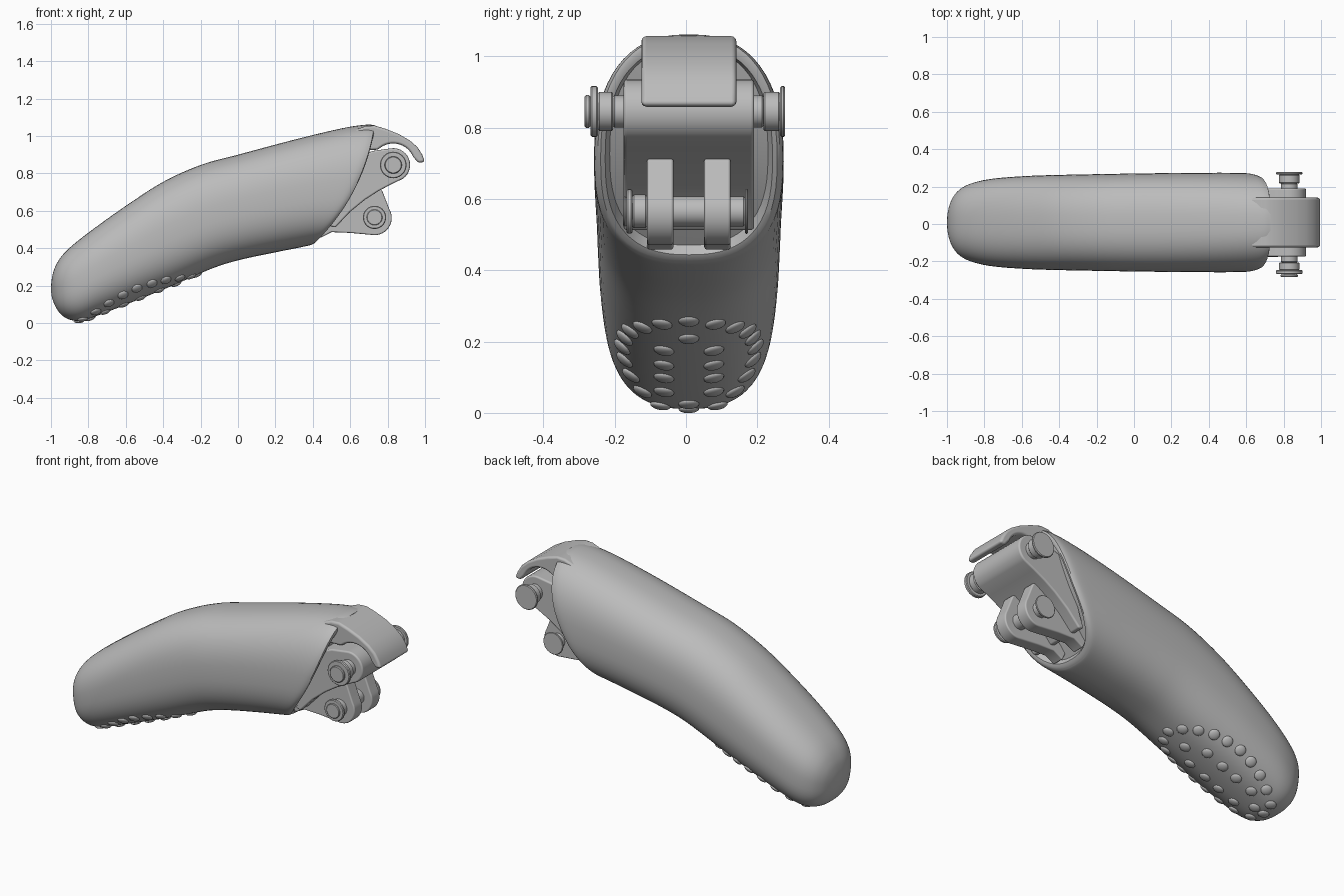
import bpy
import bmesh
from math import sin, cos, pi, radians
from mathutils import Vector, Matrix
from mathutils.bvhtree import BVHTree

if "Cube" in bpy.data.objects:
    bpy.data.objects.remove(bpy.data.objects["Cube"])

CY = 0.008  # middle of the part across its width

grey = bpy.data.materials.new("matte grey")
grey.use_nodes = True
grey.diffuse_color = (0.5, 0.5, 0.5, 1)
grey.node_tree.nodes["Principled BSDF"].inputs["Base Color"].default_value = (0.5, 0.5, 0.5, 1)


def finish(name, bm, bevel=0, angle=35):
    """Turn a bmesh into a named, shaded object."""
    bmesh.ops.recalc_face_normals(bm, faces=bm.faces)
    mesh = bpy.data.meshes.new(name)
    bm.to_mesh(mesh)
    bm.free()
    mesh.materials.append(grey)
    ob = bpy.data.objects.new(name, mesh)
    bpy.context.collection.objects.link(ob)
    bpy.ops.object.select_all(action='DESELECT')
    ob.select_set(True)
    bpy.context.view_layer.objects.active = ob
    bpy.ops.object.shade_smooth_by_angle(angle=radians(angle))
    if bevel:
        mod = ob.modifiers.new("soft edges", 'BEVEL')
        mod.width, mod.segments, mod.limit_method = bevel, 3, 'ANGLE'
        mod.angle_limit = radians(35)
        mod.harden_normals = True
    return ob


def skin(bm, rings):
    """Bridge closed rings of points and cap both ends."""
    loops = [[bm.verts.new(p) for p in ring] for ring in rings]
    n = len(loops[0])
    for a, b in zip(loops, loops[1:]):
        for i in range(n):
            j = (i + 1) % n
            bm.faces.new((a[i], a[j], b[j], b[i]))
    bm.faces.new(loops[0])
    bm.faces.new(loops[-1])


def arc(cx, cz, r, start, end, steps=14):
    angles = [radians(start + (end - start) * i / steps) for i in range(steps + 1)]
    return [(cx + r * cos(a), cz + r * sin(a)) for a in angles]


def prism(name, profile, y0, y1, bevel):
    """Side profile (x, z) extruded across the width."""
    bm = bmesh.new()
    skin(bm, [[(x, y, z) for x, z in profile] for y in (y0, y1)])
    return finish(name, bm, bevel)


def pin(name, cx, cz, steps, sides=40):
    """Turned pin along y; steps are (y start, y end, radius)."""
    bm = bmesh.new()
    rings = []
    for y0, y1, r in steps:
        c = min(0.004, (y1 - y0) / 3)
        for y, rad in ((y0, r - c), (y0 + c, r), (y1 - c, r), (y1, r - c)):
            rings.append([(cx + rad * cos(2 * pi * i / sides), y,
                           cz + rad * sin(2 * pi * i / sides)) for i in range(sides)])
    skin(bm, rings)
    return finish(name, bm)


# Finger shell: top x, top z, bottom x, bottom z, half width, bow of the ring
SECTIONS = [
    (-1.0, 0.19, -0.998, 0.15, 0.025, 0),
    (-0.995, 0.24, -0.982, 0.10, 0.08, 0),
    (-0.98, 0.295, -0.95, 0.05, 0.135, 0),
    (-0.945, 0.355, -0.905, 0.02, 0.18, 0),
    (-0.88, 0.42, -0.84, 0.012, 0.212, 0),
    (-0.75, 0.52, -0.75, 0.04, 0.235, 0),
    (-0.58, 0.64, -0.55, 0.118, 0.249, 0),
    (-0.4, 0.755, -0.35, 0.20, 0.255, 0),
    (-0.2, 0.845, -0.13, 0.295, 0.259, 0),
    (0.0, 0.90, 0.02, 0.340, 0.262, 0),
    (0.3, 0.98, 0.2, 0.378, 0.265, 0.02),
    (0.55, 1.04, 0.33, 0.404, 0.266, 0.045),
    (0.68, 1.06, 0.385, 0.416, 0.264, 0.058),
    (0.73, 1.058, 0.40, 0.422, 0.255, 0.06),
]


def ring(sec, scale=1, depth=0, n=64):
    """Rounded-box ring between a top and a bottom point, bowed outwards."""
    top, bot = Vector((sec[0], CY, sec[1])), Vector((sec[2], CY, sec[3]))
    mid, half = (top + bot) / 2, (top - bot) / 2
    out = Vector((half.z, 0, -half.x)).normalized()
    pts = []
    for i in range(n):
        c, s = cos(2 * pi * i / n), sin(2 * pi * i / n)
        u = abs(c) ** 0.8 * (1 if c > 0 else -1) * scale
        v = abs(s) ** 0.8 * (1 if s > 0 else -1) * scale
        pts.append(mid + half * u + Vector((0, sec[4] * v, 0))
                   + out * (sec[5] * (1 - u * u) - depth))
    return pts


def spline(a, b, c, d, t):
    return [0.5 * (2 * q + (r - p) * t + (2 * p - 5 * q + 4 * r - s) * t * t
                   + (3 * q - p - 3 * r + s) * t ** 3) for p, q, r, s in zip(a, b, c, d)]


rings = []
last = len(SECTIONS) - 1
for k in range(last):
    quad = [SECTIONS[min(max(k + o, 0), last)] for o in (-1, 0, 1, 2)]
    rings += [ring(spline(*quad, t / 5)) for t in range(5)]
rings.append(ring(SECTIONS[-1]))
# Rim and shallow hollow of the open end
for scale, depth in ((0.97, -0.004), (0.92, 0.0), (0.87, 0.03), (0.6, 0.035), (0.3, 0.035), (0.05, 0.035)):
    rings.append(ring(SECTIONS[-1], scale, depth))
bm = bmesh.new()
skin(bm, rings)
bmesh.ops.recalc_face_normals(bm, faces=bm.faces)
tree = BVHTree.FromBMesh(bm)
finish("finger_shell", bm, angle=40)

# Grip bumps seated on the underside
outer = [(-0.25, 0.075), (-0.31, 0.13), (-0.385, 0.165), (-0.46, 0.18), (-0.54, 0.187),
         (-0.615, 0.18), (-0.69, 0.162), (-0.76, 0.13), (-0.83, 0.08)]
inner = [(x, 0.07) for x in (-0.42, -0.52, -0.61, -0.71)]
spots = [(x, side * y) for x, y in outer + inner for side in (-1, 1)]
spots += [(x, 0) for x in (-0.22, -0.33, -0.79, -0.85)]
bm = bmesh.new()
for x, y in spots:
    hit, normal, _, _ = tree.ray_cast(Vector((x, y + CY, -1)), Vector((0, 0, 1)))
    if hit:
        place = Matrix.Translation(hit) @ normal.to_track_quat('Z', 'Y').to_matrix().to_4x4()
        bmesh.ops.create_uvsphere(bm, u_segments=20, v_segments=10, radius=1,
                                  matrix=place @ Matrix.Diagonal((0.029, 0.029, 0.012, 1)))
finish("grip_bumps", bm, angle=60)

# Hooked hood over the upper joint
hood = [(0.6, 0.92), (0.62, 1.03), (0.68, 1.053), (0.73, 1.056), (0.79, 1.038), (0.86, 1.01),
        (0.92, 0.975), (0.96, 0.94), (0.985, 0.9), (1.0, 0.862), (0.965, 0.856)]
hood += arc(0.83, 0.845, 0.115, 22, 135)
prism("joint_hood", hood, CY - 0.133, CY + 0.133, 0.014)

# Upper joint block, with a curved underside running back into the shell
block = arc(0.83, 0.845, 0.09, 100, -55)
block += [(0.82, 0.742), (0.75, 0.705), (0.68, 0.66), (0.6, 0.595), (0.52, 0.51),
          (0.49, 0.52), (0.55, 0.7), (0.62, 0.88), (0.72, 0.92)]
prism("upper_joint_block", block, CY - 0.183, CY + 0.183, 0.01)

# Pair of lower lugs
lug = arc(0.73, 0.562, 0.092, 30, -100)
lug += [(0.6, 0.482), (0.5, 0.486), (0.44, 0.455), (0.42, 0.5), (0.5, 0.6),
        (0.62, 0.68), (0.74, 0.72), (0.77, 0.71)]
for side, label in ((-1, "right"), (1, "left")):
    mid = CY + side * 0.08
    prism("lower_lug_" + label, lug, mid - 0.037, mid + 0.037, 0.008)

# Pins with collars and flanges
pin("upper_pin", 0.83, 0.845, [
    (-0.284, -0.268, 0.046), (-0.268, -0.247, 0.071), (-0.247, -0.205, 0.055),
    (-0.205, 0.217, 0.045), (0.217, 0.264, 0.055), (0.264, 0.278, 0.071)])
pin("lower_pin", 0.73, 0.565, [
    (-0.177, -0.167, 0.042), (-0.167, -0.15, 0.062), (-0.15, -0.11, 0.047),
    (-0.11, 0.165, 0.042), (0.165, 0.174, 0.063)])
